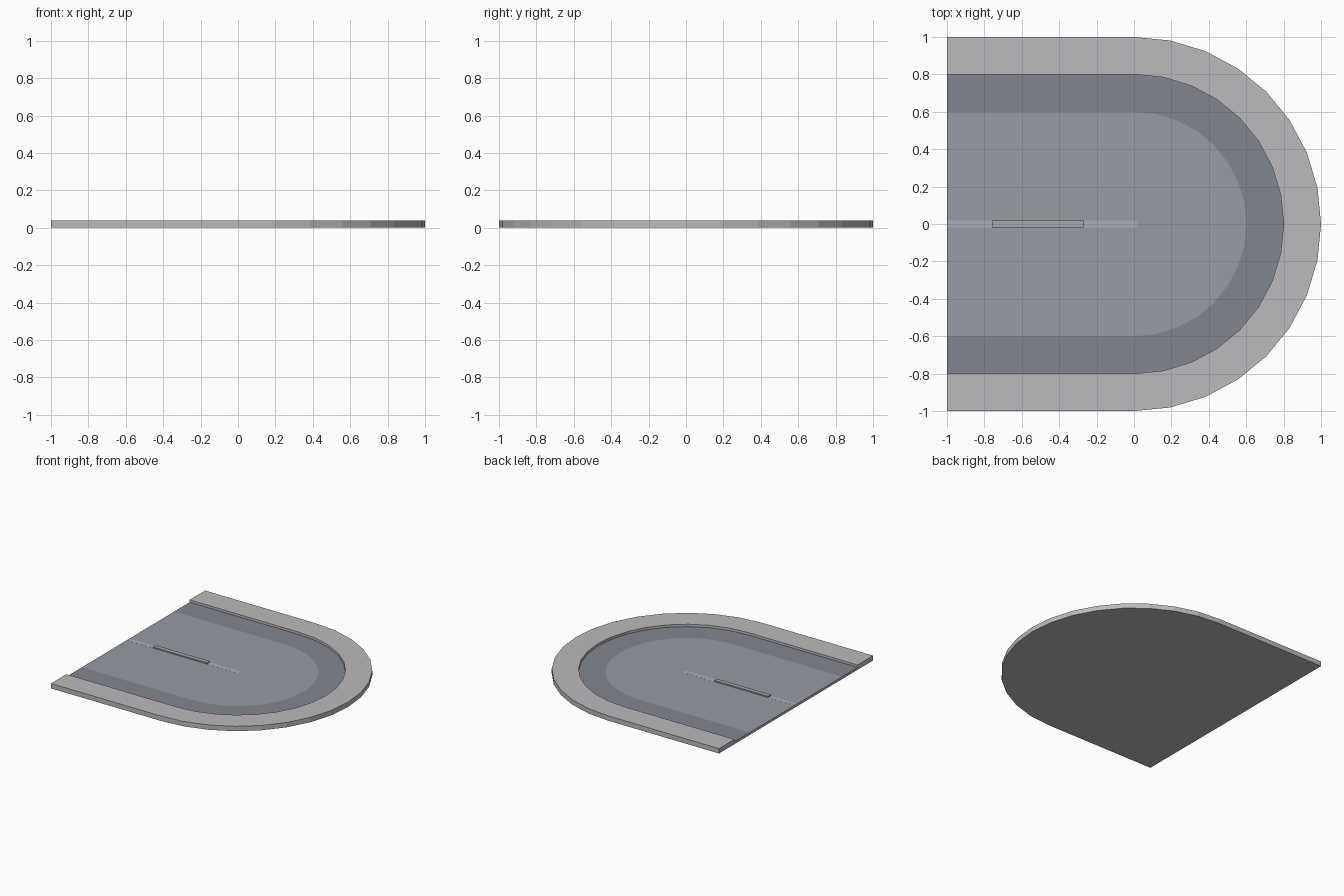
import bpy, bmesh, math

if "Cube" in bpy.data.objects:
    bpy.data.objects.remove(bpy.data.objects["Cube"])

STEPS = 16  # sides of the rounded end


def material(name, rgb):
    m = bpy.data.materials.new(name)
    m.diffuse_color = (*rgb, 1)
    m.use_nodes = True
    m.node_tree.nodes["Principled BSDF"].inputs["Base Color"].default_value = m.diffuse_color
    return m


curb_grey = material("curb_grey", (0.50, 0.49, 0.51))
shoulder_grey = material("shoulder_grey", (0.22, 0.24, 0.28))
asphalt = material("asphalt", (0.30, 0.33, 0.38))
line_grey = material("line_grey", (0.40, 0.42, 0.48))
dash_pale = material("dash_pale", (0.38, 0.39, 0.38))


def finish(bm, name, mats):
    bmesh.ops.recalc_face_normals(bm, faces=bm.faces)
    me = bpy.data.meshes.new(name)
    bm.to_mesh(me)
    bm.free()
    for m in mats:
        me.materials.append(m)
    ob = bpy.data.objects.new(name, me)
    bpy.context.collection.objects.link(ob)
    return ob


def u_loop(bm, r, z):
    """Open U outline: straight sides from x=-1 and a half circle of radius r."""
    pts = [(-1, -r)]
    for i in range(STEPS + 1):
        a = -math.pi / 2 + math.pi * i / STEPS
        pts.append((r * math.cos(a), r * math.sin(a)))
    pts.append((-1, r))
    return [bm.verts.new((x, y, z)) for x, y in pts]


# Road tile: outer wall, curb top, curb inner wall, shoulder band, asphalt
bm = bmesh.new()
section = [(1, 0), (1, 0.04), (0.8, 0.04), (0.8, 0.02), (0.6, 0.02)]
loops = [u_loop(bm, r, z) for r, z in section]
for k, (a, b) in enumerate(zip(loops, loops[1:])):
    for i in range(len(a) - 1):
        f = bm.faces.new((a[i], a[i + 1], b[i + 1], b[i]))
        f.material_index = 1 if k == 3 else 0
bm.faces.new(loops[-1]).material_index = 2
# Underside and the open end
bm.faces.new(loops[0])
bm.faces.new([l[0] for l in loops] + [l[-1] for l in reversed(loops)])
finish(bm, "road_end_tile", [curb_grey, shoulder_grey, asphalt])


def strip(name, x0, x1, half, z0, z1, mat):
    bm = bmesh.new()
    bmesh.ops.create_cube(bm, size=1)
    for v in bm.verts:
        v.co = (x1 if v.co.x > 0 else x0,
                half if v.co.y > 0 else -half,
                z1 if v.co.z > 0 else z0)
    # the underside rests on the road
    bottom = [f for f in bm.faces if all(abs(v.co.z - z0) < 1e-6 for v in f.verts)]
    bmesh.ops.delete(bm, geom=bottom, context='FACES_ONLY')
    finish(bm, name, [mat])


# Flat centre line and the raised dash on it
strip("centre_line", -1, 0.015, 0.018, 0.02, 0.0205, line_grey)
strip("centre_dash", -0.76, -0.27, 0.018, 0.0205, 0.03, dash_pale)
